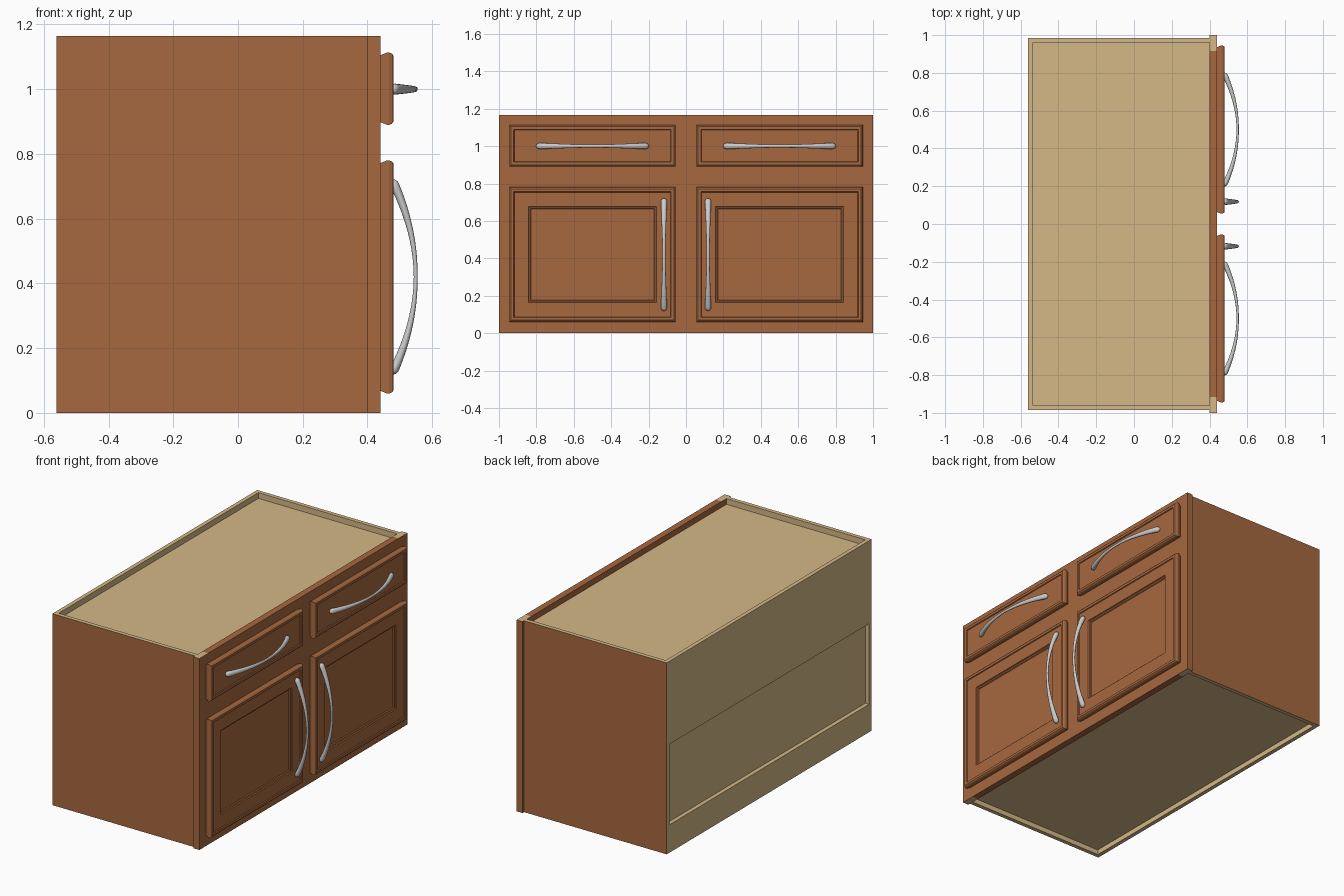
import bpy, bmesh, math
from mathutils import Vector

if "Cube" in bpy.data.objects:
    bpy.data.objects.remove(bpy.data.objects["Cube"])


def material(name, rgb):
    m = bpy.data.materials.new(name)
    m.diffuse_color = (*rgb, 1)
    m.use_nodes = True
    m.node_tree.nodes["Principled BSDF"].inputs["Base Color"].default_value = m.diffuse_color
    return m


brown = material("brown_wood", (0.38, 0.14, 0.05))
tan = material("raw_plywood", (0.66, 0.48, 0.24))


def finish(bm, name, *mats):
    bmesh.ops.recalc_face_normals(bm, faces=bm.faces)
    me = bpy.data.meshes.new(name)
    bm.to_mesh(me)
    bm.free()
    for m in mats:
        me.materials.append(m)
    ob = bpy.data.objects.new(name, me)
    bpy.context.collection.objects.link(ob)
    return ob


def box(name, x, y, z, mat, second=None, pick=None):
    """Box from ranges; faces whose normal satisfies pick get the second material."""
    bm = bmesh.new()
    bmesh.ops.create_cube(bm, size=1)
    for v in bm.verts:
        v.co = Vector([(a + b) / 2 + c * abs(b - a) for c, (a, b) in zip(v.co, (x, y, z))])
    bm.normal_update()
    if second:
        for f in bm.faces:
            f.material_index = int(pick(f.normal))
    return finish(bm, name, *([mat, second] if second else [mat]))


def front(name, y, z, profile):
    """Moulded door or drawer front from nested rectangles of (inset, x)."""
    bm = bmesh.new()
    loops = []
    for i, x in profile:
        a, b, c, d = y[0] + i, y[1] - i, z[0] + i, z[1] - i
        loops.append([bm.verts.new((x, *p)) for p in ((a, c), (b, c), (b, d), (a, d))])
    for p, q in zip(loops, loops[1:]):
        for k in range(4):
            bm.faces.new((p[k], p[(k + 1) % 4], q[(k + 1) % 4], q[k]))
    bm.faces.new(loops[0])
    bm.faces.new(loops[-1])
    return finish(bm, name, brown)


def handle(name, y, z, upright, half=0.30, segs=32, sides=12):
    """Bowed pull, thick at the ends and slim in the middle."""
    bm = bmesh.new()
    along = Vector((0, 0, 1)) if upright else Vector((0, 1, 0))
    across = Vector((0, 1, 0)) if upright else Vector((0, 0, 1))
    out = Vector((1, 0, 0))
    rings = []
    for i in range(segs + 1):
        t = -math.cos(math.pi * i / segs)
        pos = Vector((0.476, y, z)) + along * half * t + out * 0.073 * (1 - t * t)
        tangent = (along * half - out * 0.146 * t).normalized()
        normal = tangent.cross(across).normalized()
        cap = math.sqrt(max(0.02, 1 - max(0, (abs(t) - 0.94) / 0.06) ** 2))
        w = (0.008 + 0.010 * abs(t) ** 1.5) * cap
        d = (0.006 + 0.009 * abs(t) ** 1.5) * cap
        rings.append([bm.verts.new(pos + across * w * math.cos(a) + normal * d * math.sin(a))
                      for a in (2 * math.pi * k / sides for k in range(sides))])
    for p, q in zip(rings, rings[1:]):
        for k in range(sides):
            bm.faces.new((p[k], p[(k + 1) % sides], q[(k + 1) % sides], q[k]))
    bm.faces.new(rings[0])
    bm.faces.new(rings[-1])
    for f in bm.faces:
        f.smooth = True
    return finish(bm, name)


H = 1.165
BACK, FRAME, FACE = -0.56, 0.40, 0.44
IN = 0.96

# carcass panels
box("top_panel", (-0.535, FRAME), (-IN, IN), (1.11, 1.13), tan)
box("bottom_panel", (-0.535, FRAME), (-IN, IN), (0.03, 0.05), tan)
box("back_panel", (-0.535, -0.525), (-IN, IN), (0.05, 1.11), tan)
box("back_upper_rail", (BACK, -0.535), (-IN, IN), (0.66, H), tan)
box("back_lower_rail", (BACK, -0.535), (-IN, IN), (0, 0.17), tan)

# face frame rails
for name, z in (("top", (1.08, H)), ("middle", (0.745, 0.925)), ("bottom", (0, 0.095))):
    box(name + "_frame_rail", (FRAME, FACE), (-0.915, 0.915), z, brown)
box("centre_stile", (FRAME, FACE), (-0.085, 0.085), (0.095, 1.08), brown)

# moulding profiles
edge = [(0.008, 0.44), (0, 0.46), (0, 0.467), (0.003, 0.475), (0.009, 0.48)]
drawer_profile = edge + [(0.024, 0.48), (0.027, 0.475)]
door_profile = drawer_profile + [(0.103, 0.475), (0.106, 0.469), (0.113, 0.467), (0.117, 0.462)]

# mirrored left and right parts
for s, side in ((-1, "left"), (1, "right")):
    def span(a, b):
        return tuple(sorted((s * a, s * b)))
    box(side + "_side_panel", (BACK, FRAME), span(IN, 0.985), (0, H), tan, brown,
        lambda n: n.y * s > 0.5)
    box(side + "_stile", (FRAME, FACE), span(0.915, 1.0), (0, H), brown, tan,
        lambda n: abs(n.z) > 0.5)
    front(side + "_drawer_front", span(0.055, 0.945), (0.89, 1.113), drawer_profile)
    front(side + "_door", span(0.055, 0.945), (0.06, 0.78), door_profile)
    handle(side + "_drawer_handle", s * 0.5, 1.0, False)
    handle(side + "_door_handle", s * 0.118, 0.42, True)
